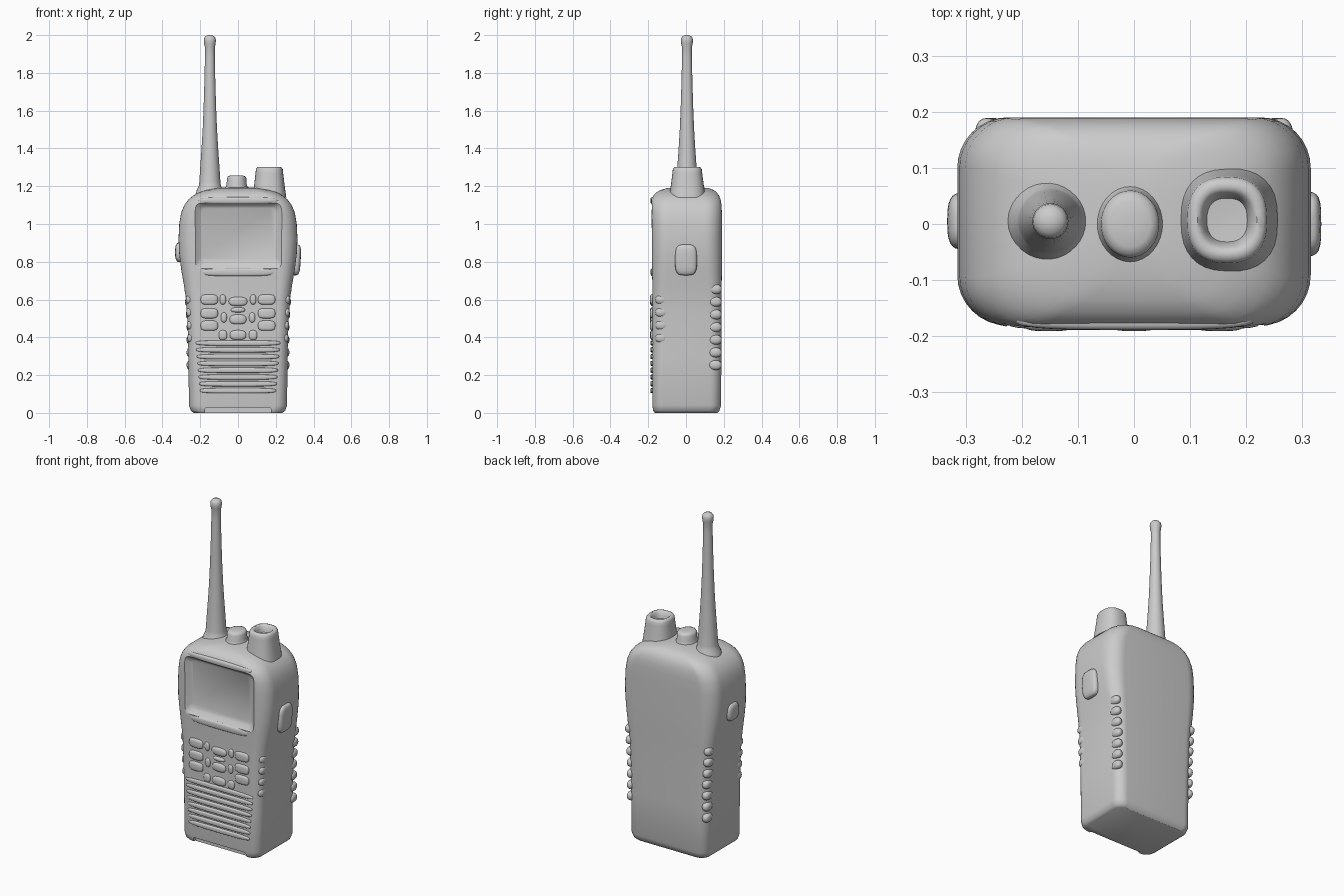
import bpy, bmesh, math
from mathutils import Matrix, Vector

grey = bpy.data.materials.new("light grey plastic")
grey.diffuse_color = (0.6, 0.6, 0.6, 1)


def finish(name, bm, angle=40):
    bmesh.ops.recalc_face_normals(bm, faces=bm.faces)
    me = bpy.data.meshes.new(name)
    bm.to_mesh(me)
    bm.free()
    ob = bpy.data.objects.new(name, me)
    bpy.context.collection.objects.link(ob)
    me.materials.append(grey)
    smooth(ob, angle)
    return ob


def smooth(ob, angle):
    bpy.ops.object.select_all(action='DESELECT')
    ob.select_set(True)
    bpy.context.view_layer.objects.active = ob
    bpy.ops.object.shade_smooth_by_angle(angle=math.radians(angle))


def rounded_rect(hw, v0, v1, r, n=8):
    """Rounded rectangle in (u, v), centred in u."""
    r = min(r, hw * 0.98, (v1 - v0) * 0.49)
    pts = []
    for q, (cu, cv) in enumerate([(hw - r, v1 - r), (r - hw, v1 - r), (r - hw, v0 + r), (hw - r, v0 + r)]):
        for i in range(n + 1):
            a = math.pi / 2 * (q + i / n)
            pts.append((cu + r * math.cos(a), cv + r * math.sin(a)))
    return pts


def loft(name, rings, angle=40):
    bm = bmesh.new()
    loops = [[bm.verts.new(p) for p in ring] for ring in rings]
    for a, b in zip(loops, loops[1:]):
        for i in range(len(a)):
            j = (i + 1) % len(a)
            bm.faces.new((a[i], a[j], b[j], b[i]))
    bm.faces.new(loops[0])
    bm.faces.new(loops[-1])
    return finish(name, bm, angle)


def lathe(name, x, y, profile, sy=1.0, power=1.0, n=32):
    """Stacked rings; a power under 1 makes them squarish."""
    def pw(t):
        return math.copysign(abs(t) ** power, t)
    rings = [[(x + r * pw(math.cos(2 * math.pi * i / n)), y + r * sy * pw(math.sin(2 * math.pi * i / n)), z)
              for i in range(n)] for r, z in profile]
    return loft(name, rings, 50)


def pad(name, centre, half, p=0.6, seg=24, tilt=0):
    """Pillow shape made from a squared-off sphere."""
    bm = bmesh.new()
    bmesh.ops.create_uvsphere(bm, u_segments=seg, v_segments=12, radius=1)
    rot = Matrix.Rotation(tilt, 3, 'Y')
    for v in bm.verts:
        s = Vector([math.copysign(abs(c) ** p, c) * h for c, h in zip(v.co, half)])
        v.co = rot @ s + Vector(centre)
    return finish(name, bm, 60)


def cut(ob, cutter):
    m = ob.modifiers.new("cut", 'BOOLEAN')
    m.operation, m.solver, m.object = 'DIFFERENCE', 'EXACT', cutter
    bpy.context.view_layer.update()
    me = bpy.data.meshes.new_from_object(ob.evaluated_get(bpy.context.evaluated_depsgraph_get()))
    ob.modifiers.clear()
    ob.data = me
    bpy.data.objects.remove(cutter)


# Body: height, half width, front, back, corner radius
sections = [
    (0.0, 0.235, -0.165, 0.165, 0.05), (0.012, 0.25, -0.174, 0.177, 0.055),
    (0.04, 0.26, -0.178, 0.186, 0.06), (0.30, 0.262, -0.178, 0.187, 0.06),
    (0.50, 0.268, -0.178, 0.188, 0.06), (0.60, 0.275, -0.178, 0.188, 0.065),
    (0.68, 0.287, -0.178, 0.189, 0.07), (0.76, 0.301, -0.18, 0.19, 0.08),
    (0.84, 0.311, -0.181, 0.19, 0.085), (0.92, 0.315, -0.181, 0.19, 0.09),
    (1.00, 0.311, -0.182, 0.19, 0.09), (1.06, 0.301, -0.184, 0.19, 0.09),
    (1.10, 0.284, -0.185, 0.188, 0.09), (1.13, 0.262, -0.182, 0.183, 0.09),
    (1.15, 0.238, -0.173, 0.175, 0.09), (1.167, 0.207, -0.158, 0.163, 0.085),
    (1.18, 0.165, -0.135, 0.147, 0.08), (1.19, 0.11, -0.10, 0.12, 0.07),
    (1.195, 0.05, -0.05, 0.07, 0.04)]
body = loft("body", [[(u, v, z) for u, v in rounded_rect(hw, y0, y1, r)]
                     for z, hw, y0, y1, r in sections])

# Sloped display recess and bottom front notch
steps = [(-0.25, 0.245, 0.745, 1.125), (-0.188, 0.237, 0.755, 1.115),
         (-0.175, 0.222, 0.77, 1.105), (-0.162, 0.207, 0.788, 1.095), (-0.155, 0.197, 0.80, 1.085)]
cut(body, loft("display_cutter", [[(u + 0.003, y, v) for u, v in rounded_rect(hw, z0, z1, 0.03, 5)]
                                  for y, hw, z0, z1 in steps]))
cut(body, loft("notch_cutter", [[(u, y, v) for u, v in rounded_rect(0.175, -0.05, 0.028, 0.01, 3)]
                                for y in (-0.25, -0.155)]))
smooth(body, 50)

# Brow above and lip below the display
pad("display_brow", (0, -0.168, 1.124), (0.215, 0.021, 0.018))
pad("display_lip", (0, -0.168, 0.745), (0.20, 0.02, 0.022))

# Keypad
for s in (-1, 1):
    for z in (0.60, 0.527, 0.462):
        pad("outer_key", (s * 0.152, -0.175, z), (0.046, 0.016, 0.027))
    for z, x, w in ((0.60, 0.08, 0.016), (0.505, 0.075, 0.016), (0.412, 0.08, 0.022)):
        pad("inner_key", (s * x, -0.175, z), (w, 0.013, 0.026), 0.75)
for z, w, h in ((0.59, 0.05, 0.024), (0.545, 0.038, 0.013), (0.495, 0.045, 0.026), (0.412, 0.044, 0.026)):
    pad("centre_key", (0, -0.175, z), (w, 0.016, h), 0.75)

# Speaker ribs
for i in range(8):
    z = 0.37 - i * 0.036
    pad("speaker_rib", (0, -0.176, z), (0.225 - 0.003 * i, 0.013, 0.014), 0.55)

# Grip bumps on the side edges
for s in (-1, 1):
    for i in range(7):
        z = 0.655 - i * 0.067
        x = 0.25 + 0.012 * max(0, 1 - i / 3)
        pad("rear_grip", (s * x, 0.155, z), (0.022, 0.034, 0.026), 0.85)
    for i in range(4):
        z = 0.60 - i * 0.068
        pad("front_grip", (s * (0.257 - 0.003 * i), -0.13, z), (0.02, 0.032, 0.025), 0.85)

# Side buttons
pad("talk_button", (0.305, 0.0, 0.81), (0.027, 0.058, 0.082), 0.55, tilt=0.06)
pad("side_button", (-0.308, 0.005, 0.85), (0.025, 0.05, 0.052), 0.7)

# Antenna
lathe("antenna", -0.149, 0.005, [
    (0.078, 1.15), (0.069, 1.18), (0.059, 1.20), (0.056, 1.22), (0.051, 1.30), (0.044, 1.40), (0.038, 1.50),
    (0.033, 1.62), (0.029, 1.75), (0.026, 1.88), (0.026, 1.935), (0.030, 1.952),
    (0.032, 1.97), (0.030, 1.985), (0.022, 1.995), (0.008, 2.0)])

# Small top button
lathe("top_button", -0.007, 0.0, [
    (0.068, 1.17), (0.058, 1.195), (0.053, 1.21), (0.052, 1.24), (0.047, 1.251), (0.036, 1.256), (0.01, 1.257)], 1.15)

# Dished control knob
lathe("control_knob", 0.166, 0.007, [
    (0.090, 1.14), (0.084, 1.18), (0.080, 1.21), (0.073, 1.27), (0.071, 1.29), (0.065, 1.30), (0.053, 1.302),
    (0.045, 1.295), (0.039, 1.275), (0.036, 1.262), (0.01, 1.26)], 1.08, 0.8)
